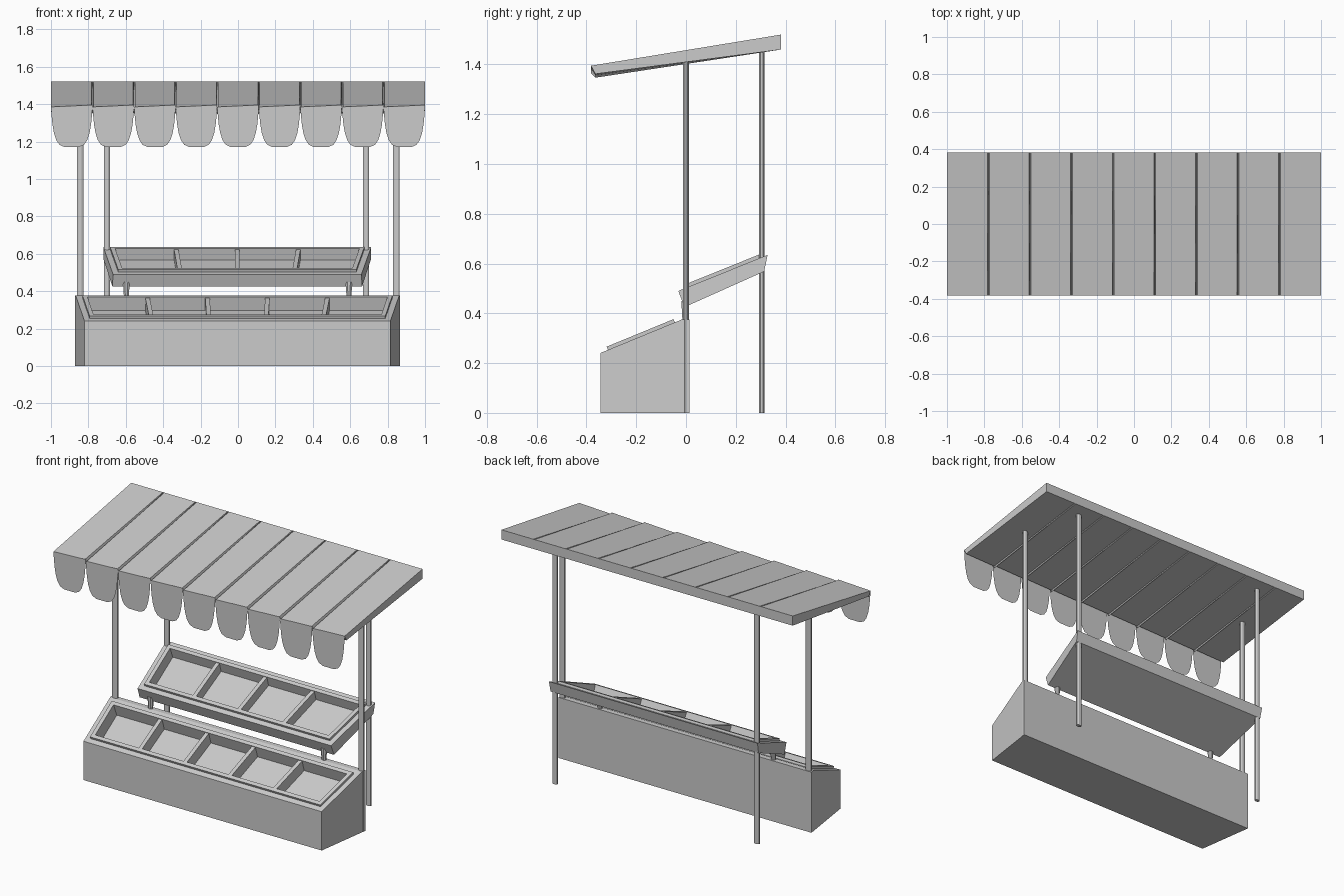
import bpy, bmesh, math
from mathutils import Vector

if "Cube" in bpy.data.objects:
    bpy.data.objects.remove(bpy.data.objects["Cube"])


def make(name, verts, faces):
    me = bpy.data.meshes.new(name)
    bm = bmesh.new()
    vs = [bm.verts.new(v) for v in verts]
    for f in faces:
        bm.faces.new([vs[i] for i in f])
    bmesh.ops.recalc_face_normals(bm, faces=bm.faces)
    bm.to_mesh(me)
    bm.free()
    ob = bpy.data.objects.new(name, me)
    bpy.context.collection.objects.link(ob)
    return ob


def display_bin(name, profile, hw_front, hw_back, cells, depth, cx):
    """Tapered box with a side profile (front bottom, front top, back top ...)
    and a sloping recessed top split into cells by fanned dividers."""
    y0, y1 = profile[1][0], max(p[0] for p in profile)

    def hw(y):
        return hw_front + (hw_back - hw_front) * (y - y0) / (y1 - y0)

    verts, faces = [], []
    n = len(profile)
    for y, z in profile:
        verts += [(cx - hw(y), y, z), (cx + hw(y), y, z)]
    for i in range(n):
        j = (i + 1) % n
        if i != 1:
            faces.append((2*i, 2*i + 1, 2*j + 1, 2*j))
    faces += [[2*i for i in range(n)], [2*i + 1 for i in range(n)]]

    a, b = Vector((0, *profile[1])), Vector((0, *profile[2]))
    along = (b - a).normalized()
    up = Vector((0, -along.z, along.y))
    length = (b - a).length

    def point(side, d, inset, h):
        p = a + along * d
        return Vector((cx + side * (hw(p.y) - inset), p.y, p.z)) + up * h

    # rim steps: flat edge, raised lip, recess
    prev = [2, 3, 5, 4]
    for inset, h in ((0.032, 0), (0.032, 0.014), (0.056, 0.014), (0.062, -depth)):
        k = len(verts)
        verts += [point(-1, inset, inset, h), point(1, inset, inset, h),
                  point(1, length - inset, inset, h), point(-1, length - inset, inset, h)]
        cur = [k, k + 1, k + 2, k + 3]
        for i in range(4):
            j = (i + 1) % 4
            faces.append((prev[i], prev[j], cur[j], cur[i]))
        prev = cur
    faces.append(prev)
    make(name, verts, faces)

    # dividers
    for c in range(1, cells):
        t = 2 * c / cells - 1
        vs = []
        for d in (0.05, length - 0.05):
            for h in (-depth - 0.002, 0.010):
                p = a + along * d + up * h
                x = cx + t * (hw((a + along * d).y) - 0.056)
                vs += [(x - 0.012, p.y, p.z), (x + 0.012, p.y, p.z)]
        make(f"{name}_divider_{c}", vs, [(0, 1, 3, 2), (4, 5, 7, 6), (0, 1, 5, 4),
                                         (2, 3, 7, 6), (0, 2, 6, 4), (1, 3, 7, 5)])


def pole(name, x, y, z0, z1, rx, ry, taper=1.0):
    seg = 8
    vs = []
    for z, s in ((z0, taper), (z1, 1.0)):
        for i in range(seg):
            t = 2 * math.pi * (i + 0.5) / seg
            vs.append((x + rx * s * math.cos(t), y + ry * s * math.sin(t), z))
    fs = [(i, (i + 1) % seg, seg + (i + 1) % seg, seg + i) for i in range(seg)]
    fs += [list(range(seg)), list(range(seg, 2 * seg))]
    make(name, vs, fs)


# Lower counter and upper tray
display_bin("counter", [(-0.343, 0), (-0.343, 0.241), (-0.015, 0.376), (0.015, 0.376), (0.015, 0)],
            0.818, 0.869, 5, 0.06, -0.003)
display_bin("upper_tray", [(-0.006, 0.425), (-0.031, 0.490), (0.328, 0.635), (0.314, 0.568)],
            0.664, 0.716, 4, 0.048, -0.004)

# Posts and tray feet
for side, s in (("left", -1), ("right", 1)):
    pole(f"front_post_{side}", 0.002 + s * 0.845, 0, 0, 1.412, 0.019, 0.012)
    pole(f"back_post_{side}", -0.008 + s * 0.693, 0.304, 0, 1.452, 0.018, 0.012)
    pole(f"tray_foot_{side}", -0.002 + s * 0.595, -0.004, 0.37, 0.45, 0.02, 0.016, 0.7)

# Awning roof: panels with seams at the front that fade out to a flat back edge
panels = 9
w = 2 / panels
row = []
for i in range(panels):
    x = -1 + i * w
    row += [(x + (0.005 if i else 0), -0.004), (x + w - (0.005 if i < panels - 1 else 0), 0.006)]
    if i < panels - 1:
        row.append((x + w, -0.024))
verts = []
for x, d in row:
    verts += [(x, -0.382, 1.389 + d), (x, 0.382, 1.520),
              (x, 0.382, 1.460), (x, -0.364, 1.359 + d * 0.5)]
faces = []
for i in range(len(row) - 1):
    for k in range(4):
        m = (k + 1) % 4
        faces.append((4*i + k, 4*i + m, 4*i + 4 + m, 4*i + 4 + k))
last = 4 * (len(row) - 1)
faces += [(0, 1, 2, 3), (last, last + 1, last + 2, last + 3)]
make("awning_roof", verts, faces)

# Scalloped valance, thin cloth flaps
half = [(0.108, 1.34), (0.103, 1.29), (0.095, 1.245), (0.083, 1.208), (0.066, 1.183), (0.038, 1.170)]
for i in range(panels):
    cx = -1 + (i + 0.5) * w
    pts = [(-w / 2, 1.385)] + [(-x, z) for x, z in half]
    pts += [(x, z) for x, z in reversed(half)] + [(w / 2, 1.395)]
    make(f"valance_flap_{i + 1}", [(cx + x, -0.382, z) for x, z in pts], [list(range(len(pts)))])
    # cloth faces the front
    me = bpy.data.objects[f"valance_flap_{i + 1}"].data
    if me.polygons[0].normal.y > 0:
        me.flip_normals()
